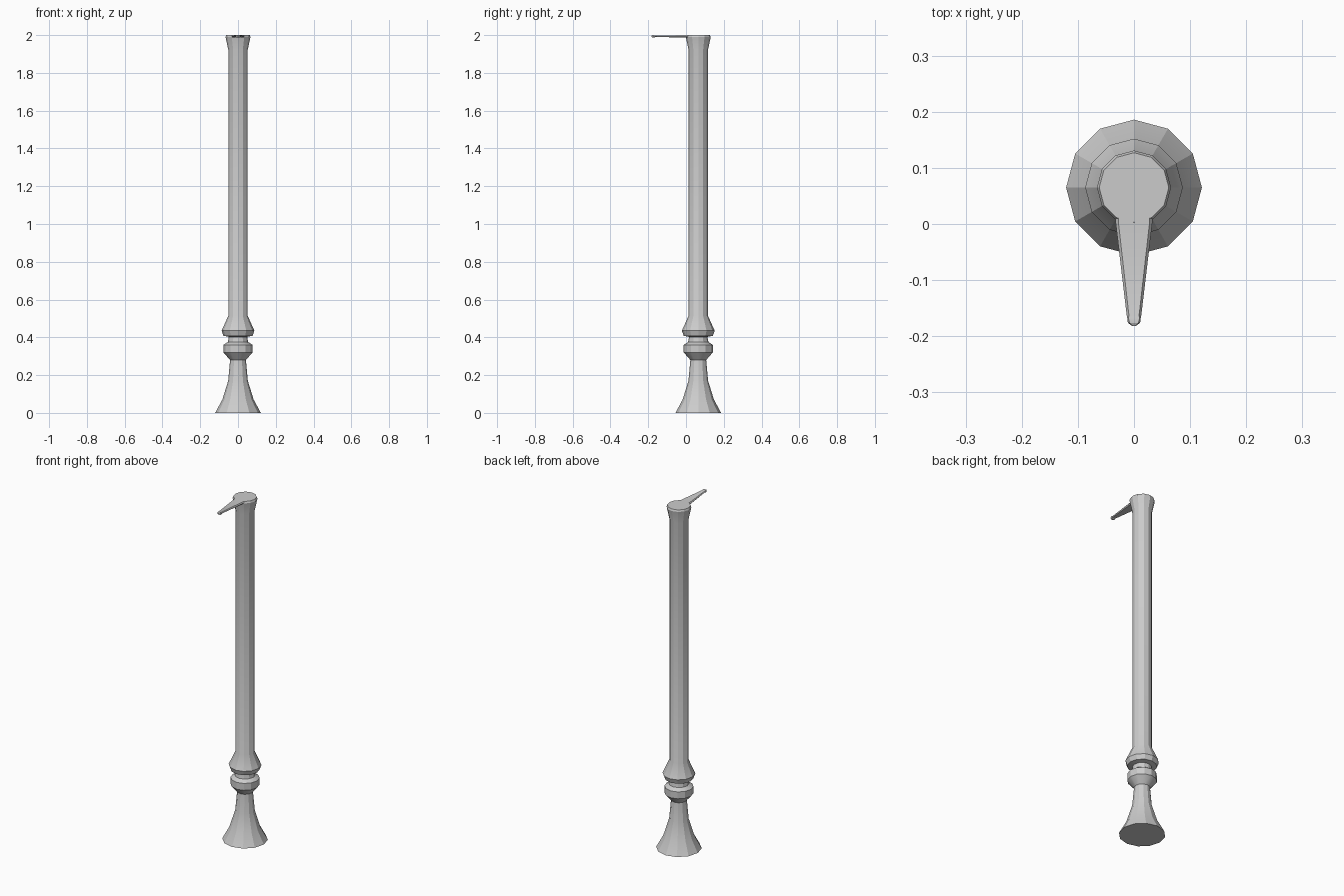
import bpy, bmesh, math

if "Cube" in bpy.data.objects:
    bpy.data.objects.remove(bpy.data.objects["Cube"])

CY = 0.065   # post axis offset in y
SIDES = 12


def finish(bm, name):
    bmesh.ops.recalc_face_normals(bm, faces=bm.faces)
    me = bpy.data.meshes.new(name)
    bm.to_mesh(me)
    bm.free()
    ob = bpy.data.objects.new(name, me)
    bpy.context.collection.objects.link(ob)
    bpy.ops.object.select_all(action='DESELECT')
    ob.select_set(True)
    bpy.context.view_layer.objects.active = ob
    bpy.ops.object.shade_smooth_by_angle(angle=math.radians(25))
    return ob


def loft(name, sections):
    """Skin closed rings of equal point count and cap both ends."""
    bm = bmesh.new()
    rings = [[bm.verts.new(p) for p in s] for s in sections]
    for a, b in zip(rings, rings[1:]):
        n = len(a)
        for i in range(n):
            j = (i + 1) % n
            bm.faces.new((a[i], a[j], b[j], b[i]))
    bm.faces.new(rings[0])
    bm.faces.new(rings[-1])
    return finish(bm, name)


def turned(name, profile):
    ring = [2 * math.pi * i / SIDES for i in range(SIDES)]
    return loft(name, [[(r * math.cos(a), CY + r * math.sin(a), z) for a in ring]
                       for r, z in profile])


# Turned post: flared foot, two collars, long shaft and flared cap
turned("post", [
    (0.121, 0.0), (0.083, 0.07), (0.052, 0.17), (0.042, 0.28),
    (0.077, 0.32), (0.077, 0.36), (0.054, 0.375), (0.050, 0.395),
    (0.050, 0.403), (0.077, 0.408), (0.087, 0.435), (0.051, 0.515),
    (0.051, 1.92), (0.066, 1.99), (0.062, 2.0)])


# Tapered spout with chamfered top edges and a small knob at the tip
def spout_section(y, top, wide, z_top, z_bot):
    zm = (z_top + z_bot) / 2
    return [(-top, y, z_top), (top, y, z_top), (wide, y, zm),
            (top, y, z_bot), (-top, y, z_bot), (-wide, y, zm)]


loft("spout", [spout_section(*s) for s in [
    (0.03, 0.028, 0.033, 2.0, 1.986),
    (0.005, 0.028, 0.033, 2.0, 1.987),
    (-0.163, 0.009, 0.013, 1.998, 1.99),
    (-0.168, 0.010, 0.012, 2.0, 1.987),
    (-0.176, 0.008, 0.011, 2.0, 1.987),
    (-0.182, 0.002, 0.003, 1.997, 1.99)]])
